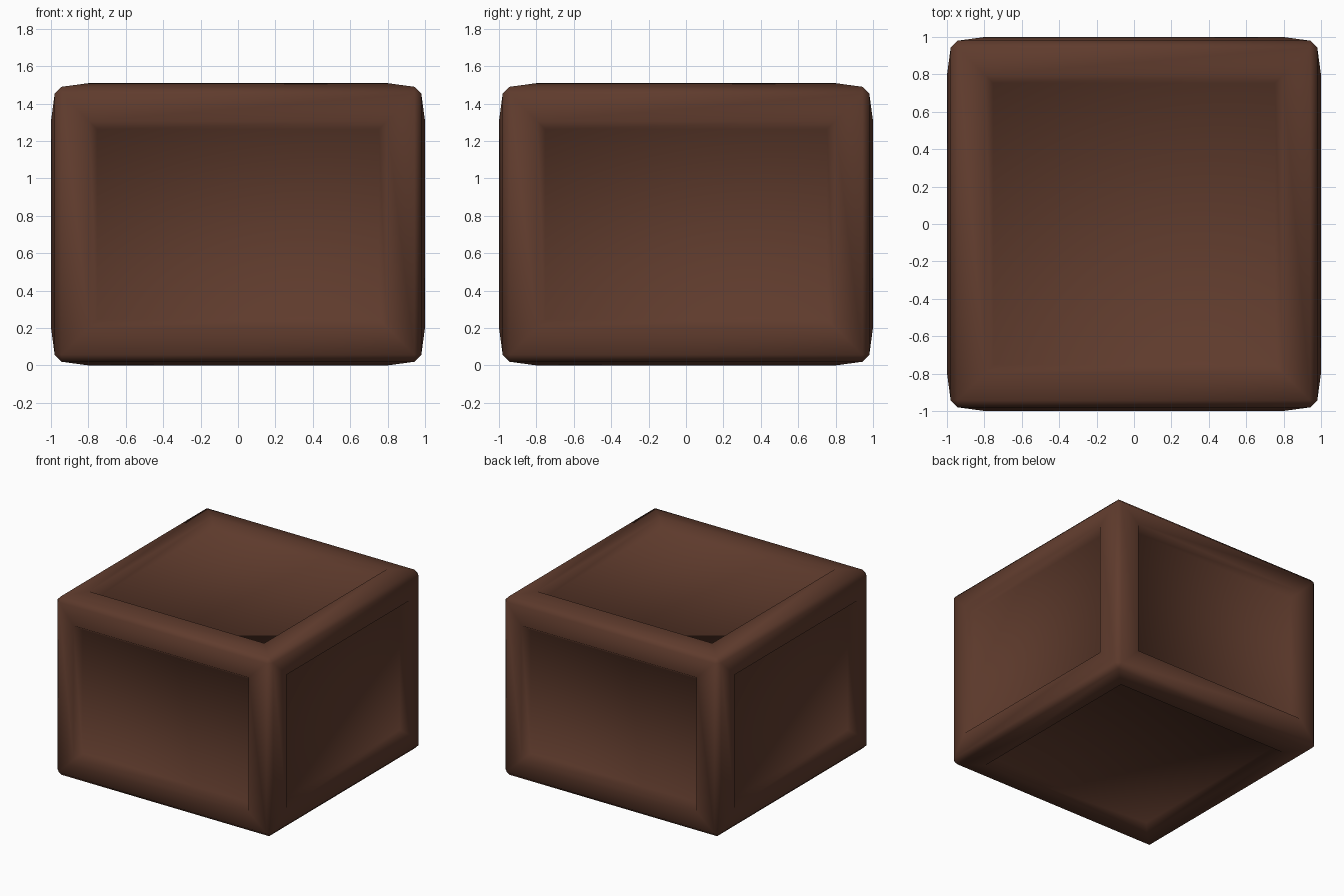
import bpy, bmesh

if "Cube" in bpy.data.objects:
    bpy.data.objects.remove(bpy.data.objects["Cube"])

# Material
wood = bpy.data.materials.new("dark brown")
wood.diffuse_color = (0.115, 0.044, 0.026, 1)
wood.use_nodes = True
wood.node_tree.nodes["Principled BSDF"].inputs["Base Color"].default_value = wood.diffuse_color

# Body: block with chamfered edges
bm = bmesh.new()
bmesh.ops.create_cube(bm, size=1)
for v in bm.verts:
    v.co.x *= 1.96
    v.co.y *= 1.96
    v.co.z = v.co.z * 1.47 + 0.755
bmesh.ops.bevel(bm, geom=bm.edges[:], offset=0.037, offset_type='OFFSET',
                segments=1, profile=0.5, affect='EDGES')

# Six sides: frame swelling outward, then a recessed panel
sides = [f for f in bm.faces if f.calc_area() > 1]
bmesh.ops.inset_individual(bm, faces=sides, thickness=0.147, depth=0.02,
                           use_even_offset=True)
bmesh.ops.inset_individual(bm, faces=sides, thickness=0.043, depth=-0.058,
                           use_even_offset=True)
bmesh.ops.recalc_face_normals(bm, faces=bm.faces[:])
for f in bm.faces:
    f.smooth = True

mesh = bpy.data.meshes.new("panelled_crate")
bm.to_mesh(mesh)
bm.free()
mesh.materials.append(wood)
crate = bpy.data.objects.new("panelled_crate", mesh)
bpy.context.collection.objects.link(crate)
